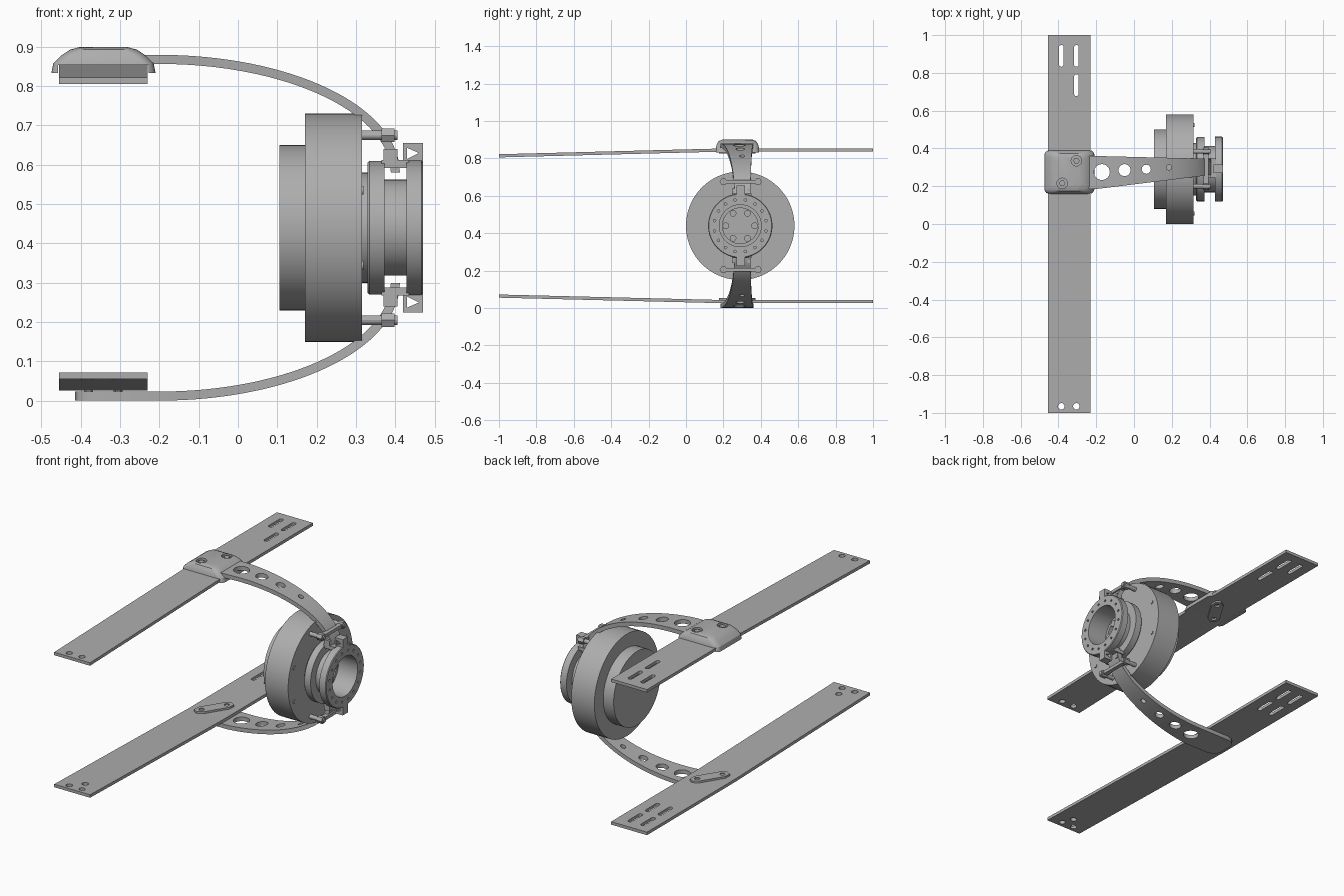
import bpy, math
from mathutils import Vector

if "Cube" in bpy.data.objects:
    bpy.data.objects.remove(bpy.data.objects["Cube"], do_unlink=True)

grey = bpy.data.materials.new("plain grey")
grey.use_nodes = True
grey.diffuse_color = (0.42, 0.42, 0.42, 1)
grey.node_tree.nodes["Principled BSDF"].inputs["Base Color"].default_value = grey.diffuse_color

CY, CZ = 0.29, 0.44            # drum axis, also the mirror height of the arms
BOLTS = [(-0.305, 0.335), (-0.38, 0.215)]


def loft(name, rings, closed=False):
    """Join successive point rings; cap the ends or close into a loop."""
    n, m = len(rings[0]), len(rings)
    verts = [p for ring in rings for p in ring]
    faces = []
    for i in range(m if closed else m - 1):
        a, b = i * n, (i + 1) % m * n
        faces += [(a + j, a + (j + 1) % n, b + (j + 1) % n, b + j) for j in range(n)]
    if not closed:
        faces += [tuple(range(n))[::-1], tuple(range((m - 1) * n, m * n))]
    mesh = bpy.data.meshes.new(name)
    mesh.from_pydata(verts, [], faces)
    mesh.materials.append(grey)
    ob = bpy.data.objects.new(name, mesh)
    bpy.context.collection.objects.link(ob)
    select(ob)
    bpy.ops.object.mode_set(mode='EDIT')
    bpy.ops.mesh.select_all(action='SELECT')
    bpy.ops.mesh.normals_make_consistent(inside=False)
    bpy.ops.object.mode_set(mode='OBJECT')
    return ob


def select(ob):
    bpy.ops.object.select_all(action='DESELECT')
    ob.select_set(True)
    bpy.context.view_layer.objects.active = ob


def smooth(ob):
    select(ob)
    bpy.ops.object.shade_smooth_by_angle(angle=math.radians(30))


def lathe(name, profile, closed=False, n=72):
    """Turn (x, radius) points about the drum axis."""
    ring = [(math.cos(k * math.tau / n), math.sin(k * math.tau / n)) for k in range(n)]
    ob = loft(name, [[(x, CY + r * c, CZ + r * s) for c, s in ring] for x, r in profile], closed)
    smooth(ob)
    return ob


def rod(name, start, end, r, n=20):
    a, b = Vector(start), Vector(end)
    q = (b - a).to_track_quat('Z', 'Y')
    ring = [q @ Vector((r * math.cos(k * math.tau / n), r * math.sin(k * math.tau / n), 0)) for k in range(n)]
    return loft(name, [[p + v for v in ring] for p in (a, b)])


def rounded(cx, cy, w, d, r, z, steps=6):
    """Rounded rectangle outline at height z."""
    pts = []
    for q, (sx, sy) in enumerate([(1, 1), (-1, 1), (-1, -1), (1, -1)]):
        for k in range(steps + 1):
            a = (q + k / steps) * math.pi / 2
            pts.append((cx + sx * (w / 2 - r) + r * math.cos(a), cy + sy * (d / 2 - r) + r * math.sin(a), z))
    return pts


def box(name, x0, x1, y0, y1, z0, z1):
    return loft(name, [[(x0, y0, z), (x1, y0, z), (x1, y1, z), (x0, y1, z)] for z in (z0, z1)])


def cut(ob, cutters):
    for c in cutters:
        c.hide_render = True
        mod = ob.modifiers.new("cut", 'BOOLEAN')
        mod.operation, mod.solver, mod.object = 'DIFFERENCE', 'EXACT', c
        select(ob)
        bpy.ops.object.modifier_apply(modifier=mod.name)
        bpy.data.objects.remove(c, do_unlink=True)


def slot(x, y):
    return loft("slot_cutter", [rounded(x, y, 0.024, 0.115, 0.0115, z) for z in (-0.2, 1.1)])


def hole(x, y, r, n=24):
    return rod("hole_cutter", (x, y, -0.2), (x, y, 1.1), r, n)


# Long boards, bent slightly where the arms clamp them
def board(name, z_end, z_mid, slots):
    path = [(-1, z_end), (0.2, z_mid), (1, z_mid)]
    t = 0.0085
    ob = loft(name, [[(-0.455, y, z - t), (-0.23, y, z - t), (-0.23, y, z + t), (-0.455, y, z + t)] for y, z in path])
    cut(ob, [slot(x, y) for x, y in slots])
    cut(ob, [hole(x, y, 0.017) for x, y in [(-0.385, -0.965), (-0.305, -0.965), (-0.33, -0.9)][:len(slots) - 1]])


slots = [(-0.385, 0.89), (-0.305, 0.89), (-0.305, 0.735), (-0.385, 0.735)]
board("upper_board", 0.814, 0.845, slots[:3])
board("lower_board", 0.064, 0.0345, slots)


# Curved tapering arms, mirrored about the drum height
def arm(name, side):
    t, rings = 0.0115, []
    stations = [(-0.415, 0.05), (-0.408, 0.025), (-0.39, 0.008), (-0.36, 0)]
    path = [(x, 0.868, 0, 1, inset, 0) for x, inset in stations]
    for k in range(33):
        a = k / 32 * math.pi / 2
        nx, nz = math.sin(a) / 0.6, math.cos(a) / 0.288
        l = math.hypot(nx, nz)
        path.append((-0.2 + 0.6 * math.sin(a), 0.58 + 0.288 * math.cos(a), nx / l, nz / l, 0, math.sin(a)))
    for x, z, nx, nz, inset, s in path:
        y0, y1 = 0.185 + 0.075 * s + inset, 0.36 - 0.015 * s - inset
        rings.append([(x + e * t * nx, y, CZ + side * (z + e * t * nz - CZ))
                      for e, y in [(-1, y0), (-1, y1), (1, y1), (1, y0)]])
    ob = loft(name, rings)
    cut(ob, [hole(x, y, r) for x, y, r in
             [(-0.17, 0.275, 0.042), (-0.05, 0.285, 0.032), (0.065, 0.29, 0.024), (0.185, 0.3, 0.014)]])
    smooth(ob)


arm("upper_arm", 1)
arm("lower_arm", -1)

# Domed clamp cover over the upper board, hollowed to straddle it
cover = loft("clamp_cover", [rounded(-0.342, 0.275, 0.265 - 2 * i, 0.235 - 2 * j, 0.03, z) for z, i, j in
             [(0.833, 0, 0), (0.858, 0.005, 0.003), (0.878, 0.025, 0.008), (0.893, 0.048, 0.018), (0.9, 0.075, 0.035)]])
cut(cover, [box("board_cutter", -0.457, -0.228, 0.0, 0.6, 0.7, 0.854)])
cut(cover, [rod("recess_cutter", (x, y, 0.885), (x, y, 1), 0.028) for x, y in BOLTS])
smooth(cover)


# Slanted backing plates with bolt heads
def backing_plate(name, z0, z1):
    a, b = [Vector((x, y, 0)) for x, y in BOLTS]
    along = (a - b).normalized()
    side = Vector((-along.y, along.x, 0))
    outline = [a + along * 0.035 + side * 0.015, a + side * 0.033, b + side * 0.033, b - along * 0.035 + side * 0.015,
               b - along * 0.035 - side * 0.015, b - side * 0.033, a - side * 0.033, a + along * 0.035 - side * 0.015]
    ob = loft(name, [[p + Vector((0, 0, z)) for p in outline] for z in (z0, z1)])
    cut(ob, [hole(x, y, 0.014) for x, y in BOLTS])


backing_plate("upper_backing_plate", 0.826, 0.837)
backing_plate("lower_backing_plate", 0.043, 0.054)
for x, y in BOLTS:
    rod("cover_bolt", (x, y, 0.88), (x, y, 0.895), 0.017, 6)
    rod("lower_bolt", (x, y, 0.02), (x, y, 0.05), 0.012, 6)

# Stepped drum, closed at the back, with a low hub step
lathe("drum", [(0.105, 0.21), (0.17, 0.21), (0.17, 0.29), (0.315, 0.29), (0.315, 0.14), (0.33, 0.14)])

# Spool-shaped collar with an open bore
collar = lathe("collar", [(0.329, 0.112), (0.329, 0.165), (0.334, 0.17), (0.372, 0.17), (0.372, 0.122), (0.428, 0.122),
                          (0.428, 0.172), (0.466, 0.172), (0.47, 0.168), (0.47, 0.112)], closed=True)
rims = []
for k in range(16):
    a = (k + 0.5) * math.tau / 16
    y, z = CY + 0.14 * math.cos(a), CZ + 0.14 * math.sin(a)
    rims.append(rod("rim_cutter", (0.46, y, z), (0.5, y, z), 0.007, 8))
cut(collar, rims)

# Ring of bolts at the bottom of the bore
lathe("bore_lip", [(0.33, 0.095), (0.35, 0.095), (0.35, 0.113), (0.33, 0.113)], closed=True)
for k in range(6):
    a = k * math.tau / 6
    y, z = CY + 0.077 * math.cos(a), CZ + 0.077 * math.sin(a)
    rod("bore_bolt", (0.325, y, z), (0.36, y, z), 0.018, 12)

# Small screws on the drum face
for y in (-0.235, 0.235):
    for z in (-0.095, 0.095):
        rod("drum_screw", (0.31, CY + y, CZ + z), (0.319, CY + y, CZ + z), 0.011, 12)

# Bridges, lugs and standoffs, above and below the collar
for s in (1, -1):
    def span(lo, hi):
        return sorted((CZ + s * lo, CZ + s * hi))
    box("collar_bridge", 0.365, 0.435, 0.245, 0.35, *span(0.152, 0.172))
    for y in (0.252, 0.335):
        box("arm_gusset", 0.37, 0.405, y - 0.007, y + 0.007, *span(0.165, 0.2))
    lug = box("lug", 0.42, 0.47, 0.27, 0.315, *span(0.16, 0.215))
    cut(lug, [loft("lug_cutter", [[(0.43, y, CZ + s * 0.175), (0.43, y, CZ + s * 0.203), (0.46, y, CZ + s * 0.19)]
                                  for y in (0.2, 0.4)])])
    for y in (0.2, 0.385):
        z = CZ + s * 0.235
        rod("standoff", (0.31, y, z), (0.405, y, z), 0.012, 12)
        rod("standoff_nut", (0.365, y, z), (0.398, y, z), 0.02, 6)
    box("standoff_bar", 0.368, 0.395, 0.2, 0.385, *span(0.226, 0.244))
